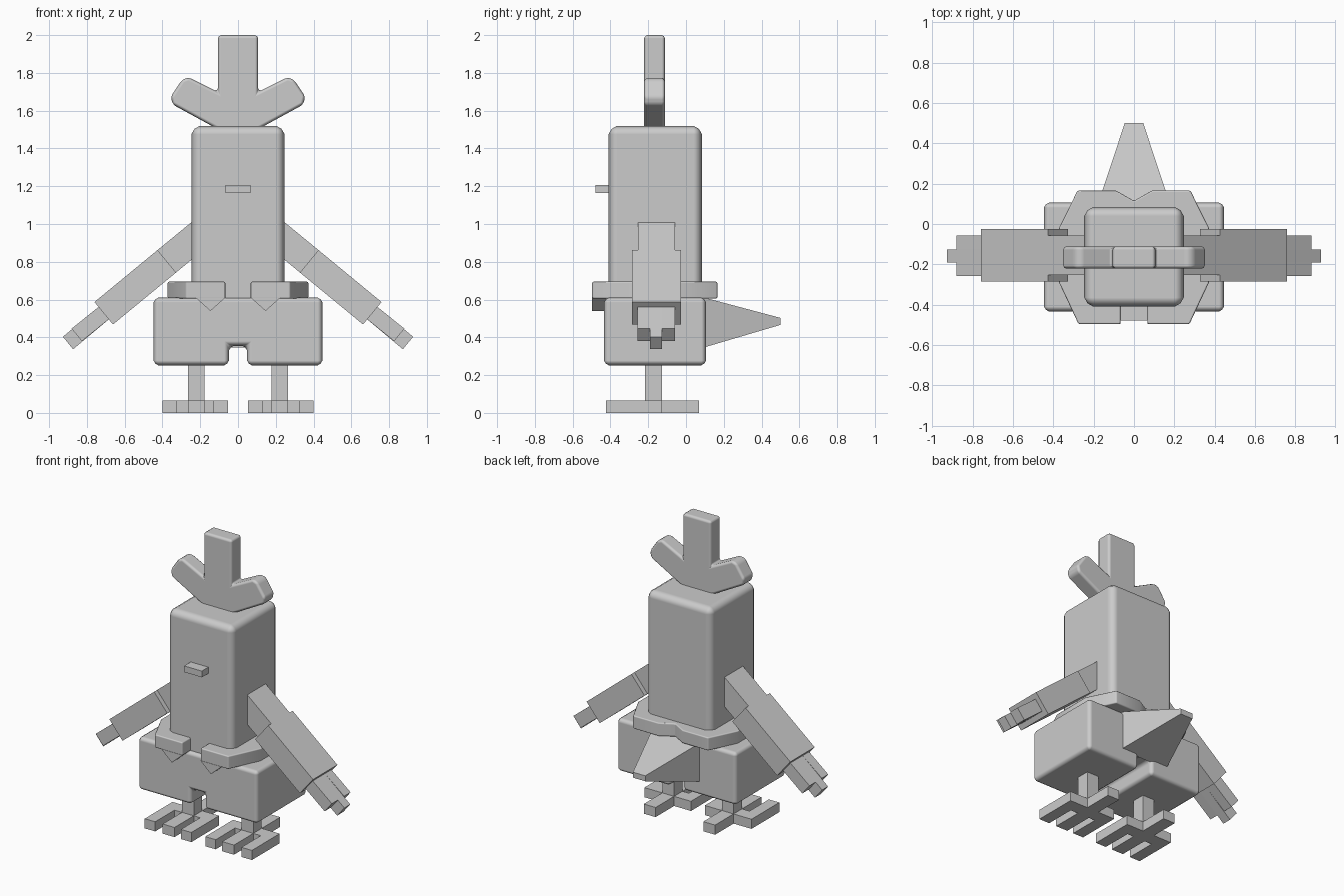
import bpy, bmesh, math
from mathutils import Vector

if "Cube" in bpy.data.objects:
    bpy.data.objects.remove(bpy.data.objects["Cube"])

mat = bpy.data.materials.new("plain grey")
mat.diffuse_color = (0.6, 0.6, 0.6, 1)
mat.use_nodes = True
mat.node_tree.nodes["Principled BSDF"].inputs["Base Color"].default_value = mat.diffuse_color


def finish(name, bm, bevel=0):
    bmesh.ops.recalc_face_normals(bm, faces=bm.faces)
    me = bpy.data.meshes.new(name)
    bm.to_mesh(me)
    bm.free()
    me.materials.append(mat)
    ob = bpy.data.objects.new(name, me)
    bpy.context.collection.objects.link(ob)
    if bevel:
        for p in me.polygons:
            p.use_smooth = True
        me.set_sharp_from_angle(angle=math.radians(60))
        mod = ob.modifiers.new("bevel", 'BEVEL')
        mod.width = bevel
        mod.segments = 2
        mod.profile = 0.4
        mod.limit_method = 'ANGLE'
        mod.harden_normals = True
        for e in me.edges:
            e.use_edge_sharp = False
    return ob


def prism(name, pts, a, b, axis='y', bevel=0):
    """Extrude a profile (xz along y, or xy along z) from a to b."""
    bm = bmesh.new()
    co = (lambda p, t: (p[0], t, p[1])) if axis == 'y' else (lambda p, t: (p[0], p[1], t))
    f = bm.faces.new([bm.verts.new(co(p, a)) for p in pts])
    d = Vector((0, b - a, 0)) if axis == 'y' else Vector((0, 0, b - a))
    r = bmesh.ops.extrude_face_region(bm, geom=[f])
    bmesh.ops.translate(bm, vec=d, verts=[v for v in r['geom'] if isinstance(v, bmesh.types.BMVert)])
    if not any(f.is_valid and len(f.verts) == len(pts) and
               all(abs((v.co.y if axis == 'y' else v.co.z) - a) < 1e-6 for v in f.verts) for f in bm.faces):
        bm.faces.new([v for v in bm.verts if abs((v.co.y if axis == 'y' else v.co.z) - a) < 1e-6])
    return finish(name, bm, bevel)


def box(name, x, y, z, bevel=0):
    return prism(name, [(x[0], z[0]), (x[1], z[0]), (x[1], z[1]), (x[0], z[1])], y[0], y[1], 'y', bevel)


def both(half):
    """Complete a half outline by mirroring it in x."""
    return half + [(-x, y) for x, y in reversed(half) if abs(x) > 1e-6]


# head and body, nose
box("body", (-0.247, 0.247), (-0.41, 0.085), (0.5, 1.52), 0.045)
box("nose", (-0.066, 0.066), (-0.48, -0.39), (1.165, 1.207))

# three-pronged crest
prism("crest", both([(0, 1.46), (0.03, 1.46), (0.14, 1.52), (0.345, 1.632), (0.356, 1.675),
                     (0.295, 1.765), (0.262, 1.777), (0.107, 1.70), (0.107, 2.0)]),
      -0.222, -0.111, 'y', 0.017)

# shorts with a notch between the legs
prism("shorts", both([(0.048, 0.355), (0.048, 0.252), (0.447, 0.252), (0.447, 0.61)]),
      -0.434, 0.106, 'y', 0.025)

# open jacket hem with a notch at the back
prism("hem", both([(0, 0.115), (0.09, 0.166), (0.28, 0.166), (0.372, -0.02), (0.372, -0.29),
                   (0.275, -0.497), (0.067, -0.497), (0.067, -0.38)]),
      0.605, 0.695, 'z', 0.008)

# tapered tail
bm = bmesh.new()
rings = [[bm.verts.new(c) for c in ((-w, y, lo), (w, y, lo), (w, y, hi), (-w, y, hi))]
         for w, y, lo, hi in ((0.182, 0.09, 0.345, 0.612), (0.046, 0.5, 0.466, 0.503))]
bm.faces.new(rings[0])
bm.faces.new(rings[1])
for i in range(4):
    j = (i + 1) % 4
    bm.faces.new((rings[0][i], rings[0][j], rings[1][j], rings[1][i]))
finish("tail", bm)

for side, s in (("left", -1), ("right", 1)):
    def m(pts):
        return [(s * x, y) for x, y in pts]

    # pointed hem flap
    prism(side + "_flap", m([(0.067, 0.61), (0.146, 0.54), (0.225, 0.61)]), -0.497, -0.42)
    # arm, wider sleeve
    prism(side + "_upper_arm", m([(0.225, 1.027), (0.426, 0.862), (0.328, 0.743), (0.225, 0.828)]), -0.254, -0.058)
    prism(side + "_sleeve", m([(0.426, 0.862), (0.76, 0.587), (0.662, 0.468), (0.328, 0.743)]), -0.286, -0.026)
    # hand with a longer middle finger
    for name, y0, y1, ex, ez in (("front_finger", -0.258, -0.19, 0.854, 0.413),
                                 ("middle_finger", -0.19, -0.127, 0.90, 0.37),
                                 ("back_finger", -0.127, -0.058, 0.854, 0.413)):
        nx, nz, bx, bz = 0.027, 0.033, 0.70, 0.537
        prism(side + "_" + name, m([(bx + nx, bz + nz), (ex + nx, ez + nz),
                                    (ex - nx, ez - nz), (bx - nx, bz - nz)]), y0, y1)
    # leg and foot: three toes forward, one back
    box(side + "_leg", sorted((s * 0.178, s * 0.266)), (-0.217, -0.127), (0.05, 0.3))
    prism(side + "_foot", m([(0.052, -0.127), (0.052, -0.423), (0.13, -0.423), (0.13, -0.217),
                             (0.178, -0.217), (0.178, -0.423), (0.266, -0.423), (0.266, -0.217),
                             (0.322, -0.217), (0.322, -0.423), (0.4, -0.423), (0.4, -0.127),
                             (0.266, -0.127), (0.266, 0.07), (0.178, 0.07), (0.178, -0.127)]),
          0, 0.065, 'z')
